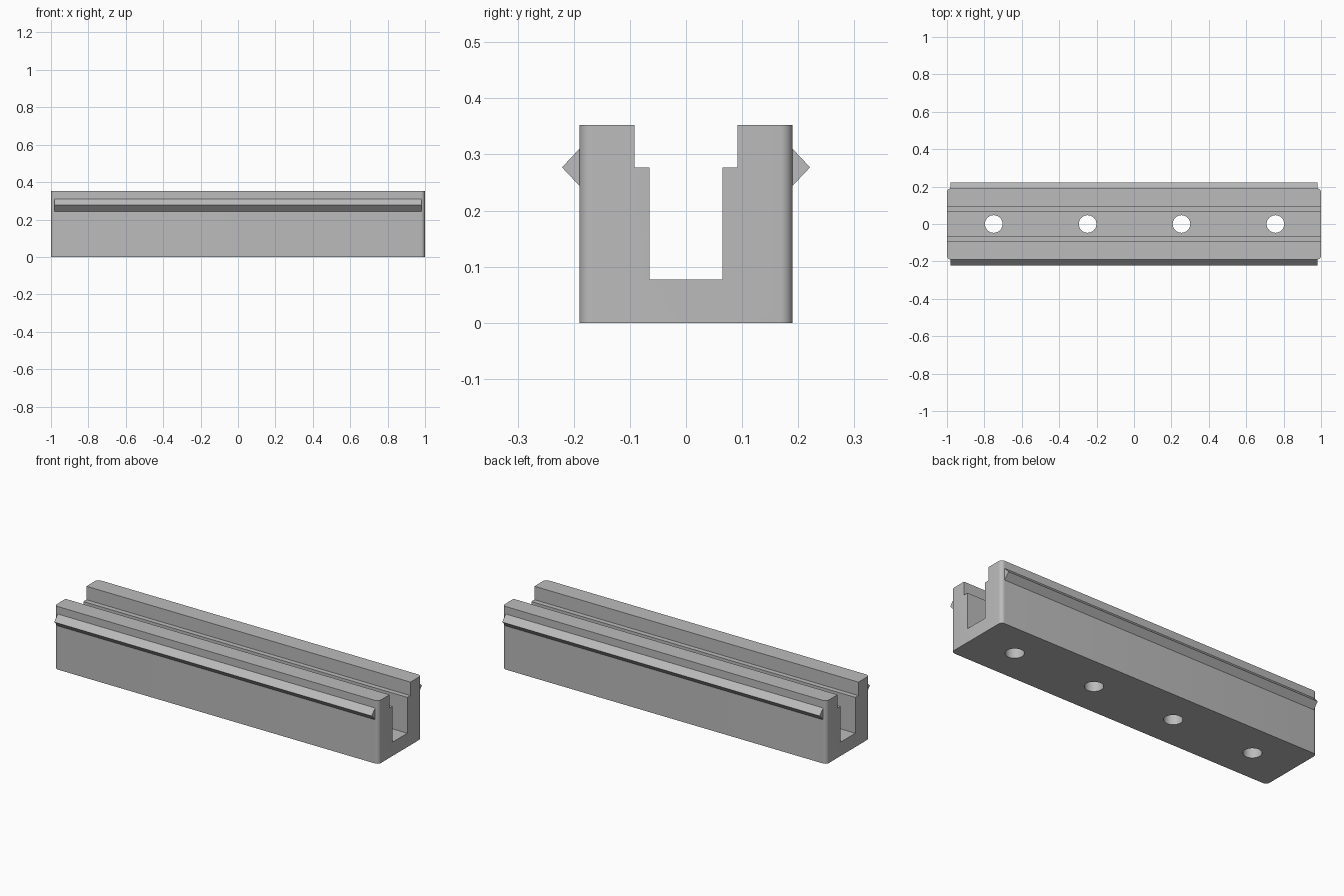
import bpy, bmesh, math

cube = bpy.data.objects.get("Cube")
if cube:
    bpy.data.objects.remove(cube, do_unlink=True)

HALF_W, HEIGHT = 0.19, 0.352
CORNER = 0.022

grey = bpy.data.materials.new("light_grey")
grey.use_nodes = True
colour = (0.5, 0.5, 0.5, 1)
grey.diffuse_color = colour
grey.node_tree.nodes["Principled BSDF"].inputs["Base Color"].default_value = colour


def extrude_profile(name, profile, half_length, corner=0):
    """Sweep a (y, z) outline along x, optionally rounding the outer upright edges."""
    bm = bmesh.new()
    face = bm.faces.new([bm.verts.new((-half_length, y, z)) for y, z in profile])
    swept = bmesh.ops.extrude_face_region(bm, geom=[face])
    moved = [v for v in swept["geom"] if isinstance(v, bmesh.types.BMVert)]
    bmesh.ops.translate(bm, verts=moved, vec=(2 * half_length, 0, 0))
    bmesh.ops.recalc_face_normals(bm, faces=bm.faces)
    if corner:
        upright = [e for e in bm.edges
                   if all(abs(abs(v.co.y) - HALF_W) < 1e-4 for v in e.verts)
                   and abs(e.verts[0].co.z - e.verts[1].co.z) > 0.1]
        bmesh.ops.bevel(bm, geom=upright, offset=corner, segments=8,
                        profile=0.5, affect='EDGES')
    mesh = bpy.data.meshes.new(name)
    bm.to_mesh(mesh)
    bm.free()
    mesh.materials.append(grey)
    obj = bpy.data.objects.new(name, mesh)
    bpy.context.collection.objects.link(obj)
    return obj


# Channel body with a stepped slot
half = [(HALF_W, 0), (HALF_W, HEIGHT), (0.092, HEIGHT),
        (0.092, 0.277), (0.065, 0.277), (0.065, 0.077)]
body = extrude_profile("channel_body", half + [(-y, z) for y, z in reversed(half)],
                       1.0, CORNER)

# Screw holes through the floor
bm = bmesh.new()
for i in range(4):
    ret = bmesh.ops.create_cone(bm, cap_ends=True, segments=48, radius1=0.047,
                                radius2=0.047, depth=0.2)
    bmesh.ops.translate(bm, verts=ret["verts"], vec=(-0.75 + 0.502 * i, 0, 0.04))
mesh = bpy.data.meshes.new("hole_cutter")
bm.to_mesh(mesh)
bm.free()
mesh.materials.append(grey)
cutter = bpy.data.objects.new("hole_cutter", mesh)
bpy.context.collection.objects.link(cutter)

cut = body.modifiers.new("screw_holes", 'BOOLEAN')
cut.operation = 'DIFFERENCE'
cut.solver = 'EXACT'
cut.object = cutter
bpy.ops.object.select_all(action='DESELECT')
body.select_set(True)
bpy.context.view_layer.objects.active = body
bpy.ops.object.modifier_apply(modifier=cut.name)
bpy.data.objects.remove(cutter, do_unlink=True)
bpy.ops.object.shade_smooth_by_angle(angle=math.radians(30))

# Pointed snap ridges along both sides
for name, side in (("front_ridge", -1), ("back_ridge", 1)):
    extrude_profile(name, [(side * 0.189, 0.243), (side * 0.221, 0.277),
                           (side * 0.189, 0.311)], 0.98)
